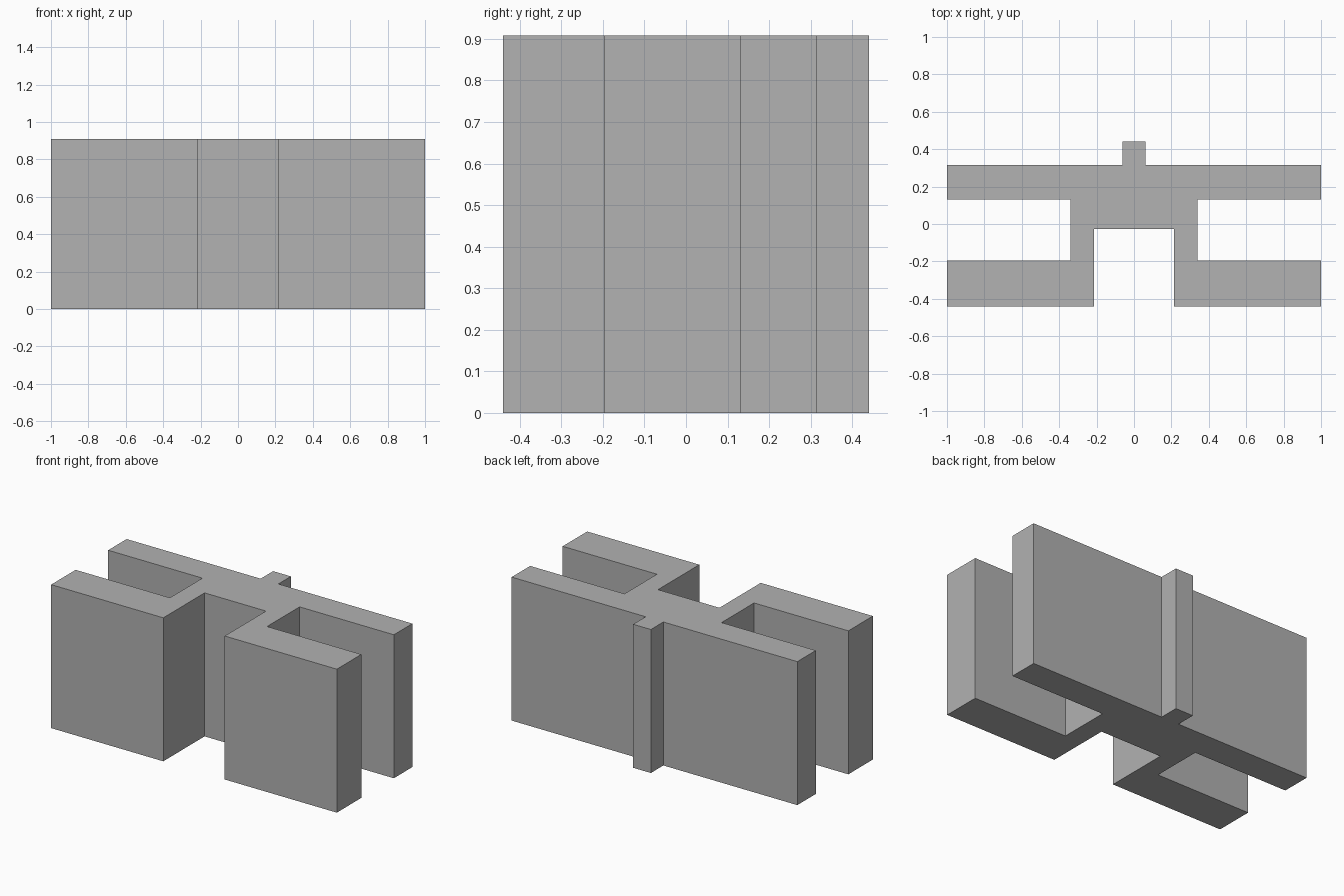
import bpy
import bmesh

cube = bpy.data.objects.get("Cube")
if cube:
    bpy.data.objects.remove(cube, do_unlink=True)

HEIGHT = 0.908

# Plain grey material
grey = bpy.data.materials.new("plain grey")
grey.use_nodes = True
colour = (0.445, 0.445, 0.445, 1)
grey.diffuse_color = colour
for node in grey.node_tree.nodes:
    if node.type == 'BSDF_PRINCIPLED':
        node.inputs["Base Color"].default_value = colour

# Left half of the outline, from the front recess round to the rear rib
half = [(0.215, -0.027), (0.215, -0.44), (1, -0.44), (1, -0.195),
        (0.34, -0.195), (0.34, 0.13), (1, 0.13), (1, 0.315),
        (0.062, 0.315), (0.062, 0.44)]
outline = half + [(-x, y) for x, y in reversed(half)]

# Extrude the mirrored outline into one solid block
bm = bmesh.new()
base = bm.faces.new([bm.verts.new((x, y, 0)) for x, y in outline])
top = bmesh.ops.extrude_face_region(bm, geom=[base], use_keep_orig=True)
bmesh.ops.translate(bm, vec=(0, 0, HEIGHT),
                    verts=[g for g in top["geom"] if isinstance(g, bmesh.types.BMVert)])
bmesh.ops.recalc_face_normals(bm, faces=bm.faces)

mesh = bpy.data.meshes.new("extruded_profile")
bm.to_mesh(mesh)
bm.free()
mesh.materials.append(grey)
block = bpy.data.objects.new("extruded_profile", mesh)
bpy.context.collection.objects.link(block)
